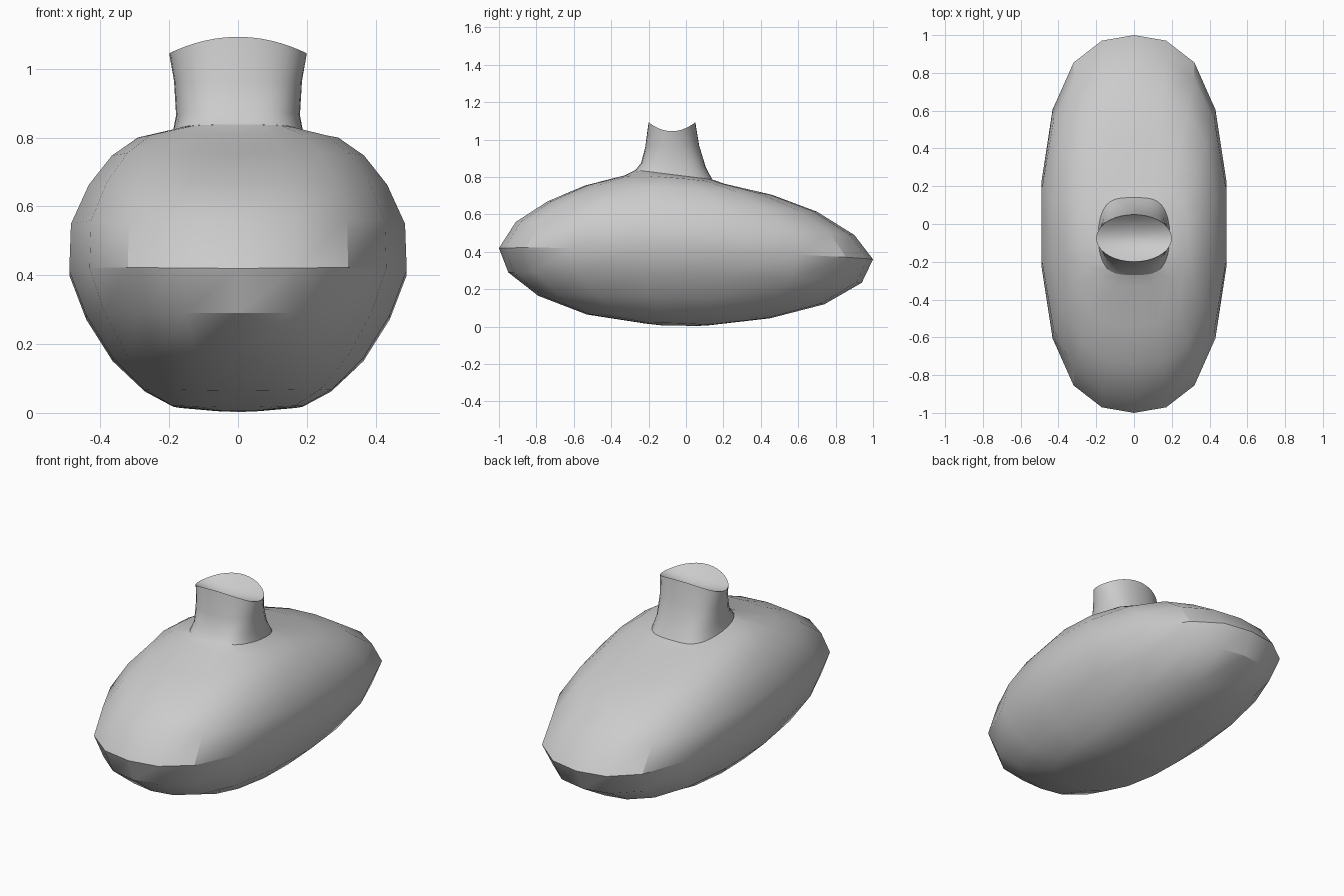
import bpy, bmesh, math

cube = bpy.data.objects.get("Cube")
if cube:
    bpy.data.objects.remove(cube, do_unlink=True)

grey = bpy.data.materials.new("plain grey")
grey.use_nodes = True
colour = (0.6, 0.6, 0.6, 1)
grey.diffuse_color = colour
grey.node_tree.nodes["Principled BSDF"].inputs["Base Color"].default_value = colour


def outline(count, rx, front, back, z_front, z_back, fullness=0.28, crown=0.0):
    """Closed ring: fullness squares off the ends, crown lifts the sides."""
    ring = []
    for i in range(count):
        a = 2 * math.pi * i / count
        s, c = math.sin(a), math.cos(a)
        t = c * (1 + fullness * s * s)
        y = (front + back) / 2 - t * (back - front) / 2
        z = (z_front + z_back) / 2 + t * (z_front - z_back) / 2
        ring.append((rx * s, y, z + crown * rx * s * s))
    return ring


def loft(name, rings, cap_bottom=False, cap_top=False):
    bm = bmesh.new()
    loops = [[bm.verts.new(p) for p in ring] for ring in rings]
    for low, high in zip(loops, loops[1:]):
        for i in range(len(low)):
            j = (i + 1) % len(low)
            bm.faces.new((low[i], low[j], high[j], high[i]))
    if cap_bottom:
        bm.faces.new(loops[0][::-1])
    if cap_top:
        bm.faces.new(loops[-1])
    bmesh.ops.recalc_face_normals(bm, faces=bm.faces)
    mesh = bpy.data.meshes.new(name)
    bm.to_mesh(mesh)
    bm.free()
    obj = bpy.data.objects.new(name, mesh)
    bpy.context.collection.objects.link(obj)
    mesh.materials.append(grey)
    bpy.ops.object.select_all(action="DESELECT")
    obj.select_set(True)
    bpy.context.view_layer.objects.active = obj
    bpy.ops.object.shade_smooth_by_angle(angle=math.radians(30))


# Flattened body: stacked rings (half width, front y, back y, front z, back z)
layers = [
    (0.08, -0.12, 0.04, 0.006, 0.003),
    (0.19, -0.22, 0.12, 0.017, 0.007),
    (0.275, -0.53, 0.45, 0.065, 0.045),
    (0.37, -0.79, 0.74, 0.165, 0.12),
    (0.448, -0.95, 0.94, 0.29, 0.235),
    (0.498, -1.0, 1.0, 0.42, 0.36),
    (0.493, -0.91, 0.90, 0.56, 0.49),
    (0.44, -0.74, 0.70, 0.67, 0.615),
    (0.372, -0.54, 0.46, 0.755, 0.705),
    (0.295, -0.33, 0.21, 0.808, 0.763),
]
rings = [outline(18, *layer, crown=0.035) for layer in layers]
collar = (0.19, -0.27, 0.14, 0.838, 0.787)
rings.append(outline(18, *collar, fullness=0.45))
loft("body", rings, cap_bottom=True)

# Flared neck rising from the collar
neck = [
    outline(36, *collar, 0.45),
    outline(36, 0.18, -0.24, 0.105, 0.875, 0.855, 0.35),
    outline(36, 0.186, -0.218, 0.07, 0.96, 0.97, 0.15),
    outline(36, 0.2, -0.2, 0.05, 1.09, 1.09, 0),
]

# Saddle-shaped rim
neck[-1] = [(x, y, 1.093 - 0.048 * (x / 0.2) ** 2) for x, y, z in neck[-1]]

# Shallow dish inside the rim
rim = neck[-1]
for scale in (0.96, 0.75, 0.5, 0.25, 0.08):
    neck.append([(x * scale, -0.075 + (y + 0.075) * scale,
                  1.02 + (z - 1.02) * scale ** 2) for x, y, z in rim])
loft("neck", neck, cap_top=True)
